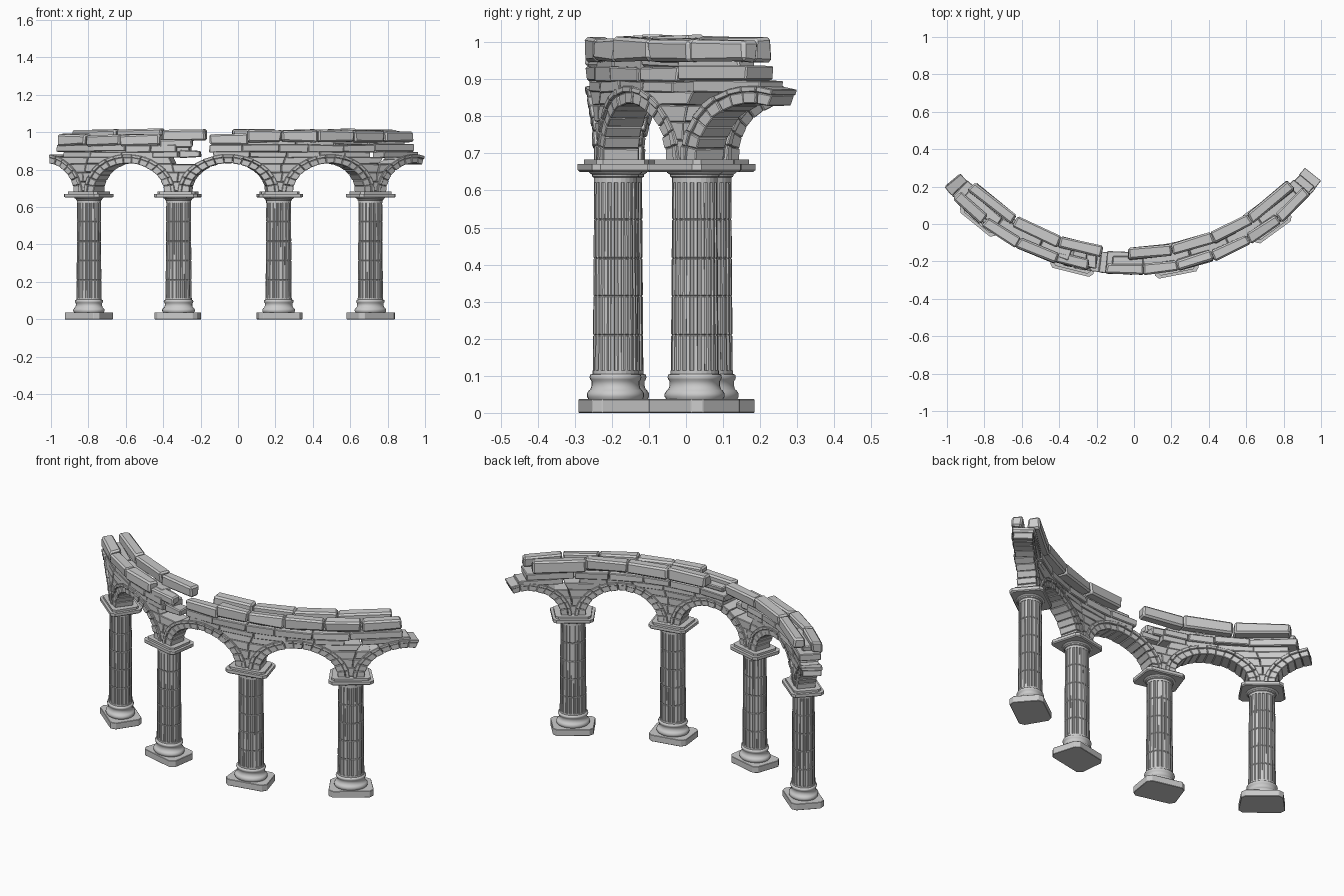
import bpy, bmesh, math, random
from mathutils import Vector

if "Cube" in bpy.data.objects:
    bpy.data.objects.remove(bpy.data.objects["Cube"])

random.seed(4)
CX, CY, R = -0.02, 1.022, 1.235          # the colonnade follows this circle
STEP = 0.4365 * R                        # column spacing along the arc
COLS = [-0.025 * R + (i - 1.5) * STEP for i in range(4)]
SPRING = 0.68                            # where the arches start


def bend(s, r, z):
    """Arc length s, outward offset r, height z -> world position."""
    a = s / R
    return Vector((CX + (R + r) * math.sin(a), CY - (R + r) * math.cos(a), z))


def arc(x, r=0.0):
    """Arc length that corresponds to a world x."""
    return R * math.asin((x - CX) / (R + r))


def finish(bm, name, bevel=0.0):
    bmesh.ops.recalc_face_normals(bm, faces=bm.faces)
    if bevel:
        bmesh.ops.bevel(bm, geom=bm.edges[:], offset=bevel, segments=1, affect='EDGES')
    me = bpy.data.meshes.new(name)
    bm.to_mesh(me)
    bm.free()
    ob = bpy.data.objects.new(name, me)
    bpy.context.collection.objects.link(ob)
    return ob


def stack(bm, rings):
    """Skin a list of equal-length point rings into a closed solid."""
    loops = [[bm.verts.new(p) for p in ring] for ring in rings]
    n = len(loops[0])
    for a, b in zip(loops, loops[1:]):
        for i in range(n):
            bm.faces.new((a[i], a[(i + 1) % n], b[(i + 1) % n], b[i]))
    bm.faces.new(loops[0])
    bm.faces.new(loops[-1])


def stone(bm, quad, r0, r1, jit=0.0):
    """Cut stone: four (s, z) corners, from inner r0 to outer r1."""
    j = lambda: random.uniform(-jit, jit)
    stack(bm, [[bend(s + j(), r + j(), z + j()) for s, z in quad] for r in (r0, r1)])


def block(bm, x0, x1, z0, z1, r0, r1, jit):
    rm = (r0 + r1) / 2
    s0, s1 = arc(x0, rm) + 0.001, arc(x1, rm) - 0.001
    stone(bm, [(s0, z0), (s1, z0), (s1, z1), (s0, z1)], r0, r1, jit)


# columns: slightly oval, wider along the arc
RS, RR = 0.069, 0.060


def round_ring(s, k, z, n=28):
    return [bend(s + RS * k * math.cos(i * math.tau / n),
                 RR * k * math.sin(i * math.tau / n), z) for i in range(n)]


def flute_ring(s, k, z, n=20):
    pts = []
    for i in range(n):
        for off, d in ((0.0, 1), (0.42, 1), (0.55, .94), (0.87, .94)):
            t = (i + off) / n * math.tau
            pts.append(bend(s + RS * k * d * math.cos(t), RR * k * d * math.sin(t), z))
    return pts


def slab_ring(s, a, b, c, z):
    """Rectangle with cut corners."""
    pts = [(a, -b + c), (a, b - c), (a - c, b), (-a + c, b),
           (-a, b - c), (-a, -b + c), (-a + c, -b), (a - c, -b)]
    return [bend(s + p, q, z) for p, q in pts]


BASE = [(1.22, .037), (1.28, .044), (1.28, .052), (1.20, .06), (1.12, .064), (1.07, .075),
        (1.07, .085), (1.13, .09), (1.16, .096), (1.13, .103), (1.0, .106)]
NECK = [(0.96, .634), (1.04, .637), (1.06, .643), (1.18, .648), (1.22, .653)]
JOINTS = [.105, .21, .315, .417, .522, .636]

for n, s in enumerate(COLS, 1):
    bm = bmesh.new()
    stack(bm, [slab_ring(s, .113, .087, .022, z) for z in (0, .037)])
    finish(bm, f"column_{n}_plinth", .002)

    bm = bmesh.new()
    stack(bm, [round_ring(s, k, z) for k, z in BASE])
    ob = finish(bm, f"column_{n}_base")
    ob.data.polygons.foreach_set("use_smooth", [len(p.vertices) == 4 for p in ob.data.polygons])

    # fluted drums with a fine groove at each joint
    bm = bmesh.new()
    for z0, z1 in zip(JOINTS, JOINTS[1:]):
        k0, k1 = (1.02 - 0.06 * (z - .1) / .54 for z in (z0, z1))
        stack(bm, [flute_ring(s, k0 * .96, z0), flute_ring(s, k0, z0 + .003),
                   flute_ring(s, k1, z1 - .003), flute_ring(s, k1 * .96, z1)])
    # plain bands closing the flutes
    stack(bm, [round_ring(s, k, z) for k, z in ((1.03, .104), (1.03, .115))])
    stack(bm, [round_ring(s, k, z) for k, z in ((.97, .622), (.97, .636))])
    finish(bm, f"column_{n}_shaft")

    bm = bmesh.new()
    stack(bm, [round_ring(s, k, z) for k, z in NECK])
    stack(bm, [slab_ring(s, a, b, .018, z) for a, b, z in
               ((.108, .083, .65), (.113, .088, .655), (.113, .088, .671))])
    stack(bm, [slab_ring(s, .098, .073, .015, z) for z in (.671, .683)])
    finish(bm, f"column_{n}_capital")

# arches: wedge stones plus a thin outer moulding; end arches are broken
NV = 15
IN, MID, OUT = (.203, .155), (.242, .186), (.262, .202)


def on_arch(c, size, t):
    return (c + size[0] * math.cos(t), SPRING + size[1] * math.sin(t))


arches = [(COLS[0] - STEP / 2, 0, 7)]
arches += [(s + STEP / 2, 0, NV) for s in COLS[:3]]
arches += [(COLS[3] + STEP / 2, 6, NV)]
for n, (c, first, last) in enumerate(arches, 1):
    bm = bmesh.new()
    for i in range(first, last):
        t0, t1 = ((i + g) * math.pi / NV for g in (.015, .985))
        d = random.uniform(-.003, .003)
        stone(bm, [on_arch(c, IN, t0), on_arch(c, IN, t1),
                   on_arch(c, MID, t1), on_arch(c, MID, t0)], -.05 + d, .05 + d, .0012)
        stone(bm, [on_arch(c, MID, t0), on_arch(c, MID, t1),
                   on_arch(c, OUT, t1), on_arch(c, OUT, t0)], -.056 + d, .056 + d, .0012)
    finish(bm, f"arch_{n}", .0025)

# spandrels: courses that widen to follow the arches either side
LEVELS = [.685, .735, .785, .83, .868]


def half_width(z):
    u = min(1, (z - SPRING) / OUT[1])
    return STEP / 2 - .25 * math.sqrt(1 - u * u)


for n, s in enumerate(COLS, 1):
    bm = bmesh.new()
    for k, (z0, z1) in enumerate(zip(LEVELS, LEVELS[1:])):
        w0, w1 = half_width(z0), half_width(z1)
        m = random.uniform(-.3, .3)
        if k == 0:
            stone(bm, [(s - w0, z0), (s + w0, z0), (s + w1, z1), (s - w1, z1)], -.047, .047)
            continue
        for a, b in ((-1, m - .01), (m + .01, 1)):
            if k == 3 and ((n == 4 and b == 1) or (n == 2 and b == 1)):
                continue                      # lost stones
            stone(bm, [(s + a * w0, z0), (s + b * w0, z0),
                       (s + b * w1, z1), (s + a * w1, z1)], -.048, .048, .002)
    finish(bm, f"spandrel_{n}", .003)


def course(name, xs, z0, z1, r0, r1, jit, bevel, wob=0.0):
    """Row of stones between consecutive x positions; None marks a gap."""
    bm = bmesh.new()
    for a, b in zip(xs, xs[1:]):
        if a is None or b is None:
            continue
        d, e = random.uniform(-wob, wob), random.uniform(-wob, wob)
        block(bm, a, b, z0 + d, z1 + d, r0 + e, r1 + e, jit)
    finish(bm, name, bevel)


# wall courses over the arches, broken through left of centre
course("lower_course", [-.90, -.76, -.6, -.44, -.31, None, -.13, .06, .25, .42, .55, .68,
                        None, .75, .93], .864, .896, -.05, .05, .003, .003)
course("upper_course", [-.93, -.74, -.58, -.45, -.32, None, -.15, .02, .21, .36, .54, .7, .9],
       .896, .935, -.058, .055, .003, .004, .003)
course("core_course", [-.90, -.72, -.5, -.34, None, -.12, .05, .3, .5, .68, .87],
       .93, .962, -.035, .03, .004, .005, .004)

# heavy cornice stones, an outer and an inner row
course("outer_cornice_left", [-.945, -.80, -.62, -.41], .928, .988, .008, .066, .006, .009, .004)
course("outer_cornice_fallen", [-.41, -.24], .922, .962, -.005, .055, .005, .007)
course("outer_cornice_step", [-.15, .05], .932, .99, .004, .06, .005, .009)
course("outer_cornice_right", [.05, .23, .42, .61, .77, .925], .948, 1.01, .008, .064,
       .006, .009, .004)
course("inner_cornice_left", [-.87, -.64, -.40, -.17], .952, 1.014, -.085, -.025, .005, .009, .003)
course("inner_cornice_right", [-.03, .2, .42, .62, .84], .95, 1.014, -.088, -.025,
       .005, .009, .004)

# loose rubble in the breach
course("rubble", [-.31, -.20], .865, .90, -.03, .04, .005, .005)
course("rubble_upper", [-.33, -.25], .895, .935, -.045, .03, .005, .005)
